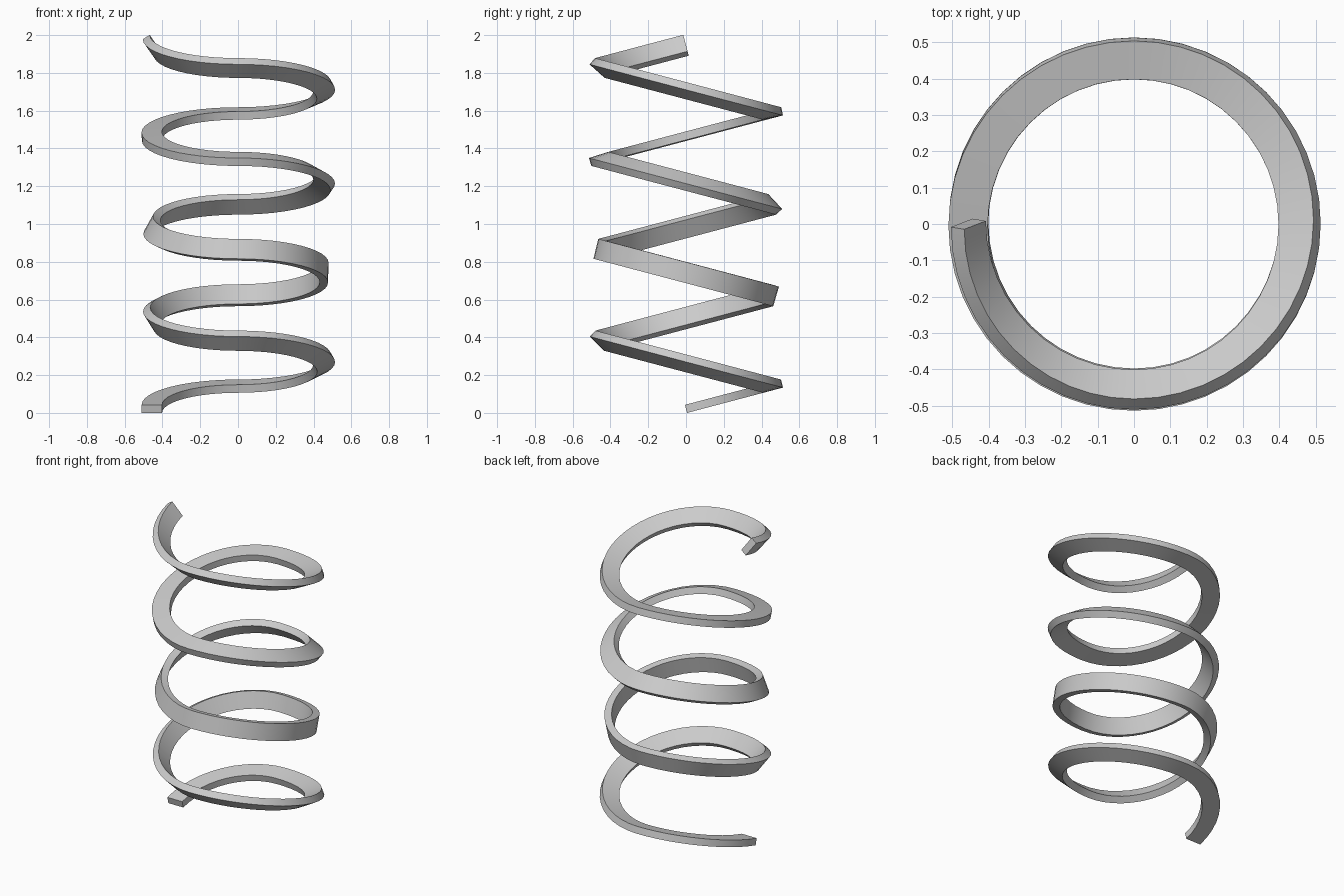
import bpy, bmesh
from math import pi, sin, cos
from mathutils import Vector

if "Cube" in bpy.data.objects:
    bpy.data.objects.remove(bpy.data.objects["Cube"])

R = 0.456            # radius of the centre line
W, T = 0.108, 0.044  # width and thickness of the bar
TURNS = 4
STEPS = 48           # samples per turn
Z0, RISE = 0.0213, 0.1203  # start height, rise per quarter turn


def point(i):
    # each half turn is a tilted flat arc, so height follows y and meets the next arc level
    a = 2 * pi * i / STEPS
    half = (i + STEPS // 4) // (STEPS // 2)
    z = Z0 + RISE * (2 * half + sin(a) * (-1) ** half)
    return Vector((-R * cos(a), R * sin(a), z))


def tangent(i):
    a = 2 * pi * i / STEPS
    half = (i + STEPS // 4) // (STEPS // 2)
    return Vector((R * sin(a), R * cos(a), RISE * cos(a) * (-1) ** half)).normalized()


# rectangular bar carried along the coil without spin, which gives its gradual roll
bm = bmesh.new()
side = Vector((-1, 0, 0))
prev = tangent(0)
rings = []
for i in range(TURNS * STEPS + 1):
    t = tangent(i)
    side = prev.rotation_difference(t) @ side
    side = (side - t * side.dot(t)).normalized()
    up = t.cross(side)
    rings.append([bm.verts.new(point(i) + side * u * W / 2 + up * v * T / 2)
                  for u, v in ((-1, -1), (1, -1), (1, 1), (-1, 1))])
    prev = t
for a, b in zip(rings, rings[1:]):
    for k in range(4):
        n = (k + 1) % 4
        bm.faces.new((a[k], a[n], b[n], b[k]))
bm.faces.new(rings[0])
bm.faces.new(rings[-1])
bmesh.ops.recalc_face_normals(bm, faces=bm.faces)

mesh = bpy.data.meshes.new("coil_spring")
bm.to_mesh(mesh)
bm.free()
spring = bpy.data.objects.new("coil_spring", mesh)
bpy.context.collection.objects.link(spring)
bpy.context.view_layer.objects.active = spring
spring.select_set(True)
bpy.ops.object.shade_smooth_by_angle()
